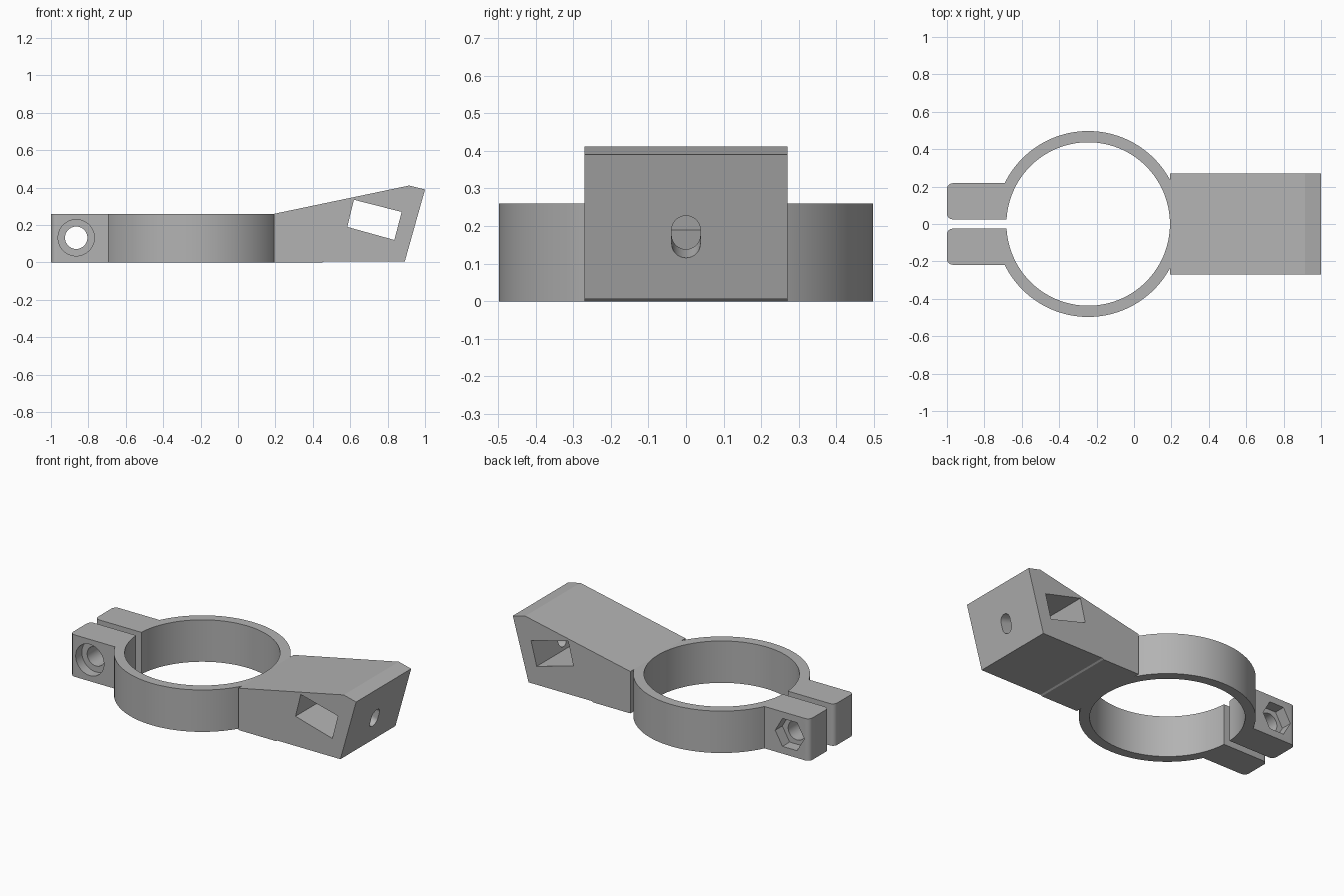
import bpy, bmesh
from math import sin, cos, pi, asin
from mathutils import Vector

cube = bpy.data.objects.get("Cube")
if cube:
    bpy.data.objects.remove(cube, do_unlink=True)

grey = bpy.data.materials.new("plain_grey")
grey.use_nodes = True
grey.diffuse_color = (0.45, 0.45, 0.45, 1)
grey.node_tree.nodes["Principled BSDF"].inputs["Base Color"].default_value = grey.diffuse_color

X, Y, Z = Vector((1, 0, 0)), Vector((0, 1, 0)), Vector((0, 0, 1))


def prism(name, outline, u, v, w, lo, hi, origin=(0, 0, 0)):
    """Extrude a 2D outline (in u, v) along w from lo to hi."""
    bm = bmesh.new()
    base = [bm.verts.new(Vector(origin) + u * a + v * b + w * lo) for a, b in outline]
    face = bm.faces.new(base)
    new = bmesh.ops.extrude_face_region(bm, geom=[face])["geom"]
    top = [g for g in new if isinstance(g, bmesh.types.BMVert)]
    bmesh.ops.translate(bm, verts=top, vec=w * (hi - lo))
    bmesh.ops.recalc_face_normals(bm, faces=bm.faces)
    mesh = bpy.data.meshes.new(name)
    bm.to_mesh(mesh)
    bm.free()
    mesh.materials.append(grey)
    obj = bpy.data.objects.new(name, mesh)
    bpy.context.collection.objects.link(obj)
    return obj


def arc(cx, cy, r, start, end, n):
    steps = [start + (end - start) * i / n for i in range(n + 1)]
    return [(cx + r * cos(t), cy + r * sin(t)) for t in steps]


def activate(obj):
    bpy.ops.object.select_all(action='DESELECT')
    obj.select_set(True)
    bpy.context.view_layer.objects.active = obj


def cut(obj, cutter):
    activate(obj)
    cutter.hide_render = True
    mod = obj.modifiers.new("cut", 'BOOLEAN')
    mod.operation, mod.solver, mod.object = 'DIFFERENCE', 'EXACT', cutter
    bpy.ops.object.modifier_apply(modifier=mod.name)
    bpy.data.objects.remove(cutter, do_unlink=True)


# Split ring with two clamp lugs: one half outline, mirrored in y
cx, outer, inner, height = -0.245, 0.497, 0.437, 0.26
lug, gap, rnd = 0.218, 0.025, 0.03
half = arc(cx, 0, outer, 0, pi - asin(lug / outer), 56)
half += arc(-1 + rnd, lug - rnd, rnd, pi / 2, pi, 6)
half += arc(-1 + rnd, gap + rnd, rnd, pi, 1.5 * pi, 6)
half += arc(cx, 0, inner, pi - asin(gap / inner), 0, 64)
mirrored = [(x, -y) for x, y in reversed(half[1:-1])]
# Walk: inner start -> mirrored inner arc -> lug -> mirrored outer arc
clamp = prism("clamp_ring", half + mirrored, X, Y, Z, 0, height)

# Bolt hole, round head recess in front, hexagonal nut recess behind
bx, bz = -0.865, 0.132
cut(clamp, prism("bolt_hole", arc(bx, bz, 0.06, 0, 2 * pi, 48)[:-1], X, Z, Y, -0.4, 0.4))
cut(clamp, prism("head_recess", arc(bx, bz, 0.097, 0, 2 * pi, 48)[:-1], X, Z, Y, -0.4, 0.06 - lug))
cut(clamp, prism("nut_recess", arc(bx, bz, 0.1, 0, 2 * pi, 6)[:-1], X, Z, Y, lug - 0.07, 0.4))

# Wedge-shaped mounting arm
profile = [(0.193, 0), (0.45, 0), (0.46, 0.006), (0.892, 0.006),
           (1.0, 0.39), (0.915, 0.411), (0.193, 0.26)]
arm = prism("mounting_arm", profile, X, Z, Y, -0.27, 0.27)

# Tilted window through the arm
window = [(0.62, 0.335), (0.875, 0.27), (0.836, 0.12), (0.584, 0.19)]
cut(arm, prism("window", window, X, Z, Y, -0.4, 0.4))

# Slot from the end face into the window
up = Vector((0.108, 0, 0.384)).normalized()
out = Y.cross(up)
slot = arc(0, 0.02, 0.038, 0, pi, 20) + arc(0, -0.02, 0.038, pi, 2 * pi, 20)
cut(arm, prism("slot", slot, Y, up, out, -0.13, 0.1, (0.938, 0, 0.1715)))

# Smooth curved walls, crisp edges
for part in (clamp, arm):
    activate(part)
    bpy.ops.object.shade_smooth_by_angle(angle=0.35)
